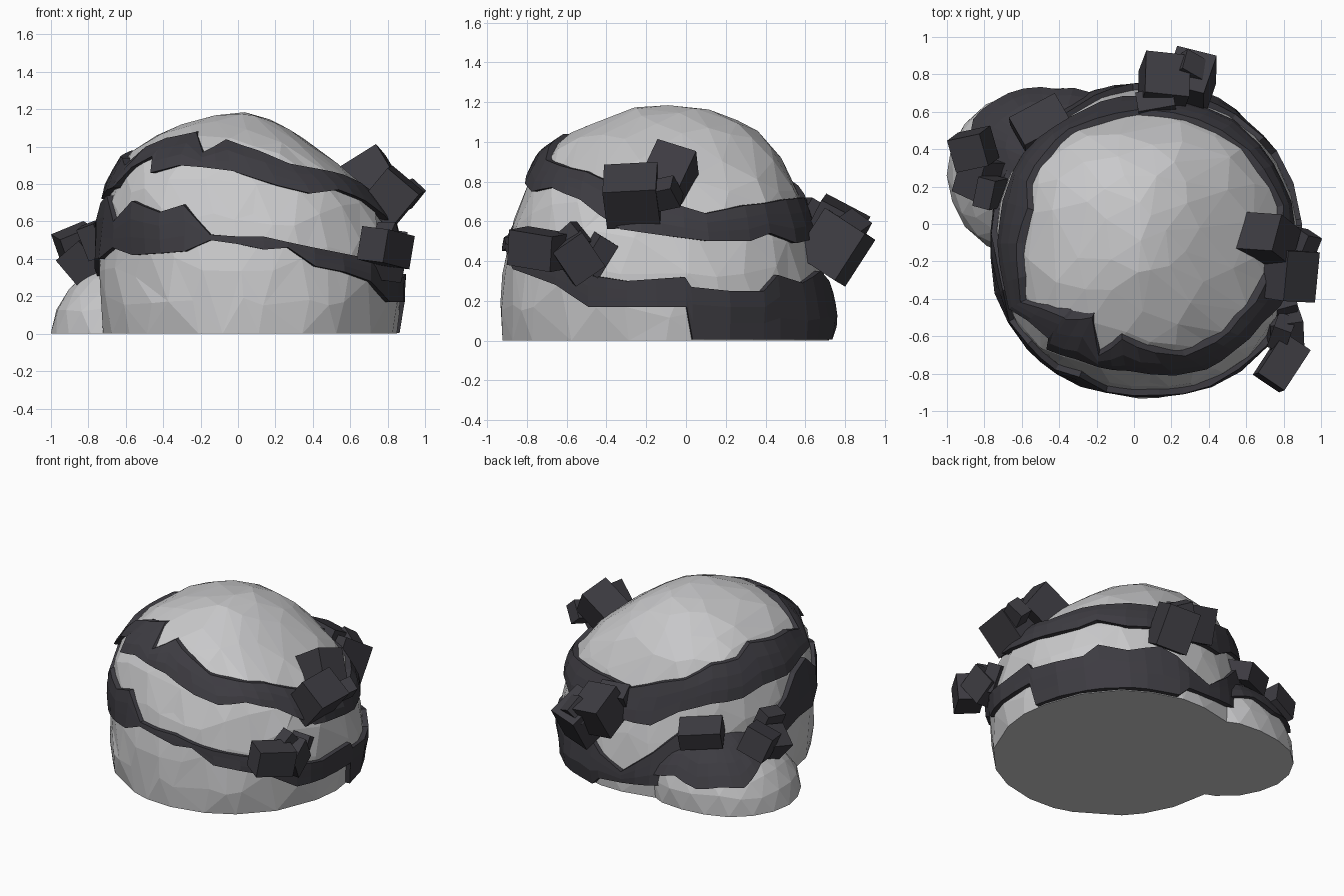
import bpy, bmesh, math
from mathutils import Vector, Euler, noise

if "Cube" in bpy.data.objects:
    bpy.data.objects.remove(bpy.data.objects["Cube"])


def material(name, rgb):
    m = bpy.data.materials.new(name)
    m.diffuse_color = (*rgb, 1)
    m.use_nodes = True
    m.node_tree.nodes["Principled BSDF"].inputs["Base Color"].default_value = m.diffuse_color
    return m


STONE = material("pale_stone", (0.59, 0.59, 0.60))
DARK = material("dark_mineral", (0.046, 0.044, 0.053))

# Rock silhouettes: height, min x, max x, min y, max y
BOULDER = [(0, -.72, .84, -.92, .72), (.15, -.74, .87, -.93, .73), (.35, -.75, .87, -.92, .70),
           (.6, -.73, .82, -.87, .62), (.8, -.68, .67, -.80, .54), (.95, -.59, .48, -.71, .46),
           (1.05, -.47, .34, -.57, .36), (1.13, -.28, .21, -.38, .22), (1.18, -.07, .08, -.24, .04)]
SIDE_ROCK = [(0, -1.0, .06, -.20, .72), (.1, -.99, .06, -.20, .73), (.2, -.94, .03, -.14, .72),
             (.32, -.83, -.07, -.03, .65), (.42, -.68, -.22, .12, .53), (.47, -.53, -.37, .24, .38)]


def section(rows, z):
    """Centre and half widths of a rock at one height."""
    z = max(0, min(z, rows[-1][0]))
    for a, b in zip(rows, rows[1:]):
        if z <= b[0]:
            t = (z - a[0]) / (b[0] - a[0])
            x0, x1, y0, y1 = (a[i] + (b[i] - a[i]) * t for i in range(1, 5))
            return (x0 + x1) / 2, (y0 + y1) / 2, (x1 - x0) / 2, (y1 - y0) / 2


def power(z):
    """Roundness of the cross-section: squarer towards the shoulders."""
    return 2.08 + 0.4 * max(0, min(1, (z - .4) / .4))


def bump(p):
    return 1 + 0.022 * noise.noise(p * 4.5)


def surface(rows, angle, z, out=0.0):
    """Point on a rock at an angle and height, pushed outwards."""
    cx, cy, ax, ay = section(rows, z)
    c, s = math.cos(angle), math.sin(angle)
    n = power(z)
    f = (abs(c) ** n + abs(s) ** n) ** (-1 / n)
    k = f * bump(Vector((cx + ax * c * f, cy + ay * s * f, z)))
    return Vector((cx + (ax * k + out) * c, cy + (ay * k + out) * s, z))


def finish(name, bm, mat):
    bmesh.ops.recalc_face_normals(bm, faces=bm.faces)
    me = bpy.data.meshes.new(name)
    bm.to_mesh(me)
    bm.free()
    me.materials.append(mat)
    ob = bpy.data.objects.new(name, me)
    bpy.context.collection.objects.link(ob)
    return ob


def make_rock(name, rows, detail):
    """Half icosphere moulded to the silhouette, with a flat base."""
    bm = bmesh.new()
    bmesh.ops.create_icosphere(bm, subdivisions=detail, radius=1)
    for v in bm.verts:  # uneven facets
        if abs(v.co.z) > 0.02:
            v.co = (v.co + noise.noise_vector(v.co * 9) * 0.05).normalized()
    cut = bmesh.ops.bisect_plane(bm, geom=bm.verts[:] + bm.edges[:] + bm.faces[:], dist=0.001,
                                 plane_co=(0, 0, 0), plane_no=(0, 0, 1), clear_inner=True)
    rim = [e for e in cut["geom_cut"] if isinstance(e, bmesh.types.BMEdge)]
    bmesh.ops.contextual_create(bm, geom=rim)
    cx, cy, ax, ay = section(rows, 0)
    top = rows[-1][0]
    for v in bm.verts:
        d = Vector((v.co.x * ax, v.co.y * ay, max(v.co.z, 0) * top))
        lo, hi = 0.0, 2.0
        for _ in range(30):
            m = (lo + hi) / 2
            p = Vector((cx, cy, 0)) + d * m
            sx, sy, wx, wy = section(rows, p.z)
            k, n = bump(p), power(p.z)
            inside = p.z < top and (abs(p.x - sx) / (wx * k)) ** n + (abs(p.y - sy) / (wy * k)) ** n < 1
            lo, hi = (m, hi) if inside else (lo, m)
        v.co = Vector((cx, cy, 0)) + d * lo
    return finish(name, bm, STONE)


make_rock("boulder", BOULDER, 4).modifiers.new("facets", "DECIMATE").ratio = 0.55
make_rock("side_rock", SIDE_ROCK, 3)


def make_band(name, rows, keys, closed=True, steps=3, out=0.03):
    """Jagged mineral layer; keys are angle in degrees, low z, high z."""
    if closed:
        keys = keys + [(keys[0][0] + 360, *keys[0][1:])]
    samples = []
    for a, b in zip(keys, keys[1:]):
        n = max(1, math.ceil((b[0] - a[0]) / 13))
        samples += [[a[j] + (b[j] - a[j]) * i / n for j in range(3)] for i in range(n)]
    if not closed:
        samples.append(keys[-1])
    bm = bmesh.new()
    cols = []
    for deg, lo, hi in samples:
        col = []
        for i in range(steps + 1):
            z = lo + (hi - lo) * i / steps
            a = math.radians(deg)
            col.append([bm.verts.new(surface(rows, a, z, o)) for o in (out, -0.03)])
        cols.append(col)
    pairs = list(zip(cols, cols[1:] + cols[:1]))
    for c, d in pairs if closed else pairs[:-1]:
        for i in range(steps):
            for s in (0, 1):  # outer and inner skins
                bm.faces.new((c[i][s], d[i][s], d[i + 1][s], c[i + 1][s]))
        for i in (0, steps):  # lower and upper rims
            bm.faces.new((c[i][0], c[i][1], d[i][1], d[i][0]))
    if not closed:
        for c in (cols[0], cols[-1]):
            for i in range(steps):
                bm.faces.new((c[i][0], c[i][1], c[i + 1][1], c[i + 1][0]))
    return finish(name, bm, DARK)


# Tilted upper layer and lower layer around the boulder
make_band("upper_layer", BOULDER, [
    (0, .53, .71), (17, .50, .64), (33, .50, .68), (42, .54, .69), (55, .49, .71), (75, .52, .72),
    (90, .50, .70), (106, .50, .78), (118, .61, .82), (132, .67, .91), (148, .68, .92),
    (160, .73, .98), (178, .72, .95), (195, .77, .94), (206, .78, .90), (215, .89, 1.0),
    (228, .95, 1.05), (230, .86, 1.05), (244, .90, 1.08), (256, .89, .97), (270, .87, 1.04),
    (288, .79, .98), (300, .75, .91), (314, .77, .88), (328, .71, .85), (345, .56, .77)])
make_band("lower_layer", BOULDER, [
    (7, .17, .32), (9, .005, .27), (22, .005, .25), (35, .005, .25), (42, .005, .33),
    (55, .005, .29), (70, .005, .35), (78, .005, .30), (83, .07, .24), (95, .08, .16),
    (109, .10, .32), (122, .13, .50), (140, .20, .38), (165, .30, .48),
    (185, .40, .70), (198, .40, .74), (210, .46, .60), (222, .42, .71), (236, .43, .65),
    (246, .44, .69), (256, .50, .53), (266, .48, .52), (276, .45, .52), (285, .46, .49),
    (295, .36, .46), (307, .33, .43), (320, .28, .40), (333, .17, .33), (347, .17, .30)])
# Dark cap over the back of the side rock
make_band("side_rock_cap", SIDE_ROCK, [
    (20, .20, .47), (45, .22, .47), (65, .18, .47), (85, .23, .47), (105, .18, .47),
    (125, .21, .47), (143, .20, .47), (160, .27, .47), (185, .35, .47), (215, .40, .47)],
    closed=False, steps=4, out=0.02)

# Crystal clusters: centre, size, rotation in degrees
CLUSTERS = {
    "upper_right_crystal": [((.71, -.08, .83), (.25, .21, .22), (-20, -32, -4)),
                            ((.82, -.27, .73), (.22, .27, .24), (4, 40, -3)),
                            ((.91, -.10, .74), (.10, .12, .13), (15, 42, -12))],
    "lower_right_crystal": [((.79, -.74, .46), (.17, .26, .18), (-8, 6, -34)),
                            ((.80, -.55, .42), (.18, .18, .21), (35, 8, 8)),
                            ((.80, -.45, .43), (.12, .11, .19), (-30, 10, 15)),
                            ((.79, -.58, .50), (.10, .15, .13), (40, 0, -20))],
    "back_crystal": [((.16, .75, .56), (.24, .25, .24), (-28, 8, -6)),
                     ((.30, .75, .47), (.22, .25, .28), (-32, -8, -14)),
                     ((.30, .82, .55), (.16, .13, .14), (-38, 20, -30)),
                     ((.12, .63, .62), (.20, .12, .16), (-30, 0, 10))],
    "left_crystal": [((-.86, .40, .47), (.19, .18, .18), (10, -22, 12)),
                     ((-.82, .25, .39), (.17, .22, .20), (15, -38, -25)),
                     ((-.77, .17, .50), (.10, .16, .18), (10, -20, -15))],
    "side_rock_crystal": [((-.50, .54, .49), (.28, .18, .13), (-18, 6, 28))],
}
for name, boxes in CLUSTERS.items():
    bm = bmesh.new()
    for centre, size, rot in boxes:
        turn = Euler([math.radians(r) for r in rot]).to_matrix()
        for v in bmesh.ops.create_cube(bm, size=1)["verts"]:
            v.co = turn @ Vector(c * s for c, s in zip(v.co, size)) + Vector(centre)
    finish(name, bm, DARK)
